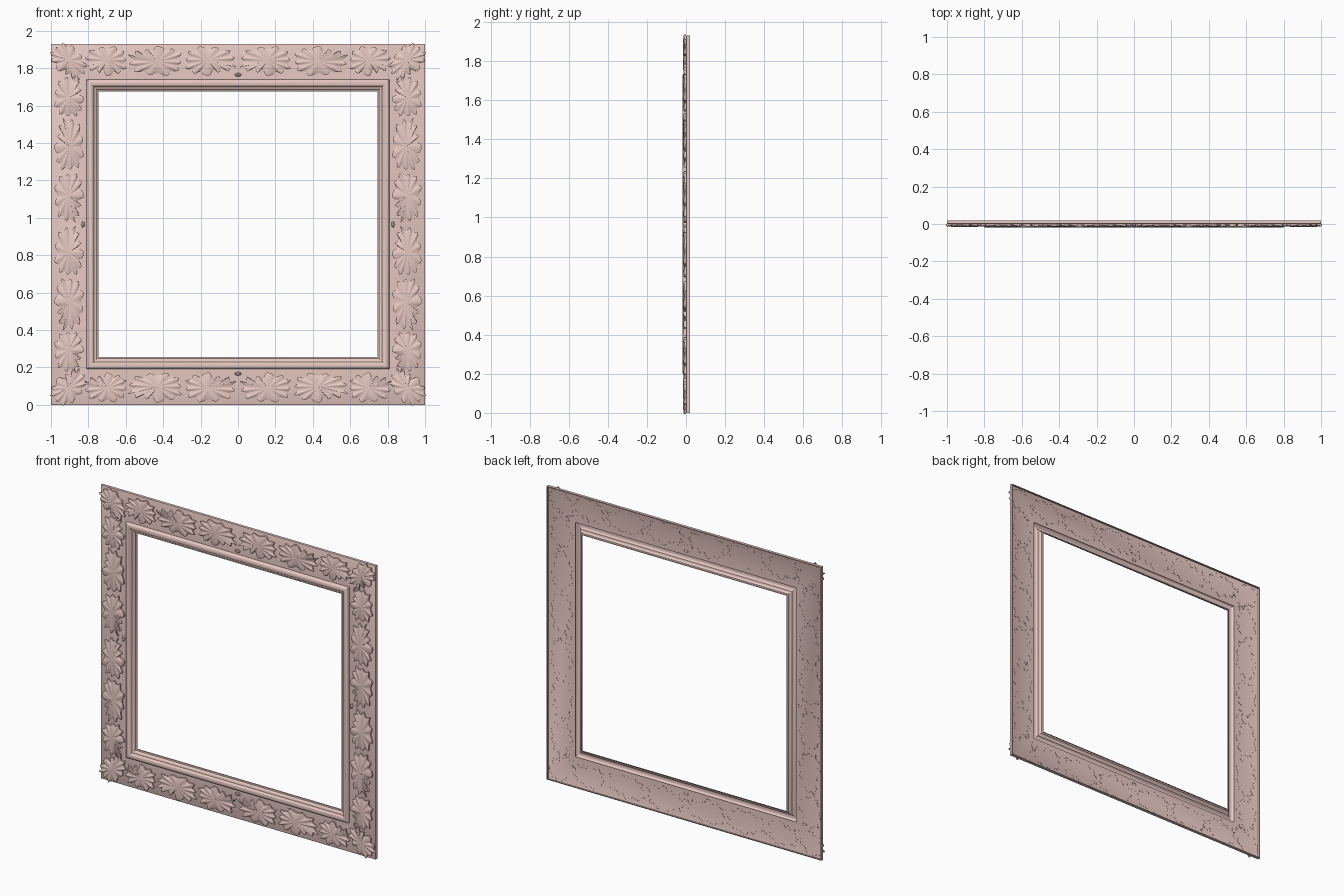
import bpy, math
from mathutils import Vector

if "Cube" in bpy.data.objects:
    bpy.data.objects.remove(bpy.data.objects["Cube"])

W, H, MID = 1.0, 0.965, 0.965          # half width, half height, centre height

pink = bpy.data.materials.new("pink_plaster")
pink.diffuse_color = (0.80, 0.58, 0.54, 1)
pink.use_nodes = True
pink.node_tree.nodes["Principled BSDF"].inputs["Base Color"].default_value = pink.diffuse_color


def add_object(name, verts, faces, angle=40):
    mesh = bpy.data.meshes.new(name)
    mesh.from_pydata(verts, [], faces)
    mesh.materials.append(pink)
    ob = bpy.data.objects.new(name, mesh)
    bpy.context.collection.objects.link(ob)
    ob.location.z = MID
    bpy.ops.object.select_all(action='DESELECT')
    ob.select_set(True)
    bpy.context.view_layer.objects.active = ob
    bpy.ops.object.shade_smooth_by_angle(angle=math.radians(angle))
    return ob


def sweep_frame(name, profile):
    """Mitred rectangular sweep; profile = (inset from outer edge, y)."""
    n = len(profile)
    verts = [(sx * (W - d), y, sz * (H - d))
             for sx, sz in ((-1, -1), (1, -1), (1, 1), (-1, 1)) for d, y in profile]
    faces = []
    for i in range(4):
        a, b = i * n, (i + 1) % 4 * n
        faces += [(a + k, b + k, b + k + 1, a + k + 1) for k in range(n - 1)]
    return add_object(name, verts, faces, 35)


def closed_curve(points, steps):
    """Catmull-Rom loop through 2D points."""
    n, out = len(points), []
    p = [Vector(q) for q in points]
    for i in range(n):
        a, b, c, d = p[i - 1], p[i], p[(i + 1) % n], p[(i + 2) % n]
        for s in range(steps):
            t = s / steps
            out.append(0.5 * (2 * b + (c - a) * t + (2 * a - 5 * b + 4 * c - d) * t * t
                              + (3 * b - a - 3 * c + d) * t ** 3))
    return out


def relief(name, outline, hub, place, height=0.018, ridge=0.004, steps=4):
    """Domed, veined carving with vertical edges, mirrored into all quadrants."""
    loop = closed_curve(outline, steps)
    hub = Vector(hub)
    flat = [place(p) for p in loop]
    area = sum(flat[i - 1].x * flat[i].y - flat[i].x * flat[i - 1].y
               for i in range(len(flat)))
    if area < 0:
        loop.reverse()
    n, rings = len(loop), (0.25, 0.5, 0.7, 0.85, 0.95, 1.0)
    far = [(p - hub).length for p in loop]
    # veins rise toward lobe tips and sink toward the notches
    vein = []
    for i in range(n):
        near = [far[(i + k) % n] for k in range(-steps, steps + 1)]
        lo, hi = min(near), max(near)
        vein.append((far[i] - lo) / max(hi - lo, 1e-6) - 0.5)
    c = place(hub)
    verts = [(c.x, -height + ridge * 0.5, c.y)]
    for t in rings:
        for i, p in enumerate(loop):
            q = place(hub.lerp(p, t))
            y = -(height - ridge * 0.5 - 0.007 * t ** 3) - ridge * t * vein[i]
            verts.append((q.x, y, q.y))
    for p in loop:
        q = place(p)
        verts.append((q.x, 0.001, q.y))
    faces = [(0, 1 + i, 1 + (i + 1) % n) for i in range(n)]
    for r in range(len(rings)):
        a, b = 1 + r * n, 1 + (r + 1) * n
        faces += [(a + i, b + i, b + (i + 1) % n, a + (i + 1) % n) for i in range(n)]
    ob = add_object(name, verts, faces)
    m = ob.modifiers.new("mirror", 'MIRROR')
    m.use_axis = (True, False, True)
    m.use_mirror_merge = False
    return ob


# backing sheet with a turned-back rim
sweep_frame("backing_panel", [(0.006, 0.02), (0, 0.02), (0, 0.002), (0.004, 0), (0.195, 0)])

# rounded inner moulding
sweep_frame("inner_moulding", [
    (0.190, 0), (0.192, -0.009), (0.196, -0.014), (0.203, -0.018), (0.211, -0.019),
    (0.219, -0.017), (0.226, -0.011), (0.230, -0.004), (0.237, -0.002),
    (0.243, 0.003), (0.247, 0.010), (0.255, 0.012), (0.255, 0.02)])

# toothed leaf outline in a unit box
LEAF = [(-1, -.45), (-.75, -.3), (-.7, -.7), (-.45, -.45), (-.3, -.8), (-.12, -.55),
        (.05, -1), (.3, -.9), (.4, -.68), (.65, -.85), (.78, -.55), (1, -.5),
        (.86, -.2), (.98, .1), (.82, .3), (.9, .65), (.6, .68), (.45, 1), (.1, .82),
        (-.2, .95), (-.4, .68), (-.75, .75), (-.7, .4), (-.95, .2), (-.78, -.05)]
HUB = (0.1, 0.05)


def placer(cx, cz, w, h, rot=0.0, swap=False, fx=1, fz=1):
    def place(p):
        a, b = fx * p[0] * w, fz * p[1] * h
        if swap:
            a, b = b, a
        co, si = math.cos(rot), math.sin(rot)
        return Vector((cx + a * co - b * si, cz + a * si + b * co))
    return place


# leaves along a half strip: (centre, half length, along flip, across flip)
ROW = [("centre", 0.145, 0.137, 1, 1), ("middle", 0.445, 0.145, -1, -1),
       ("outer", 0.71, 0.113, -1, 1)]
for label, u, w, fx, fz in ROW:
    relief("rail_leaf_" + label, LEAF, HUB, placer(u, 0.873, w, 0.079, 0, False, fx, fz))
    relief("stile_leaf_" + label, LEAF, HUB,
           placer(0.903, u * 0.965, w * 0.965, 0.079, 0, True, fx, fz))

# diagonal corner leaves
relief("corner_leaf", LEAF, HUB, placer(0.902, 0.867, 0.108, 0.075, math.pi / 4))

# small buds at the middle of each side
BUD = [(math.cos(k * math.pi / 5) * r, math.sin(k * math.pi / 5) * r)
       for k, r in enumerate([1, .75] * 5)]
relief("rail_bud", BUD, (0, 0), placer(0, 0.799, 0.018, 0.010), 0.014, 0.002)
relief("stile_bud", BUD, (0, 0), placer(0.829, 0, 0.010, 0.018), 0.014, 0.002)
